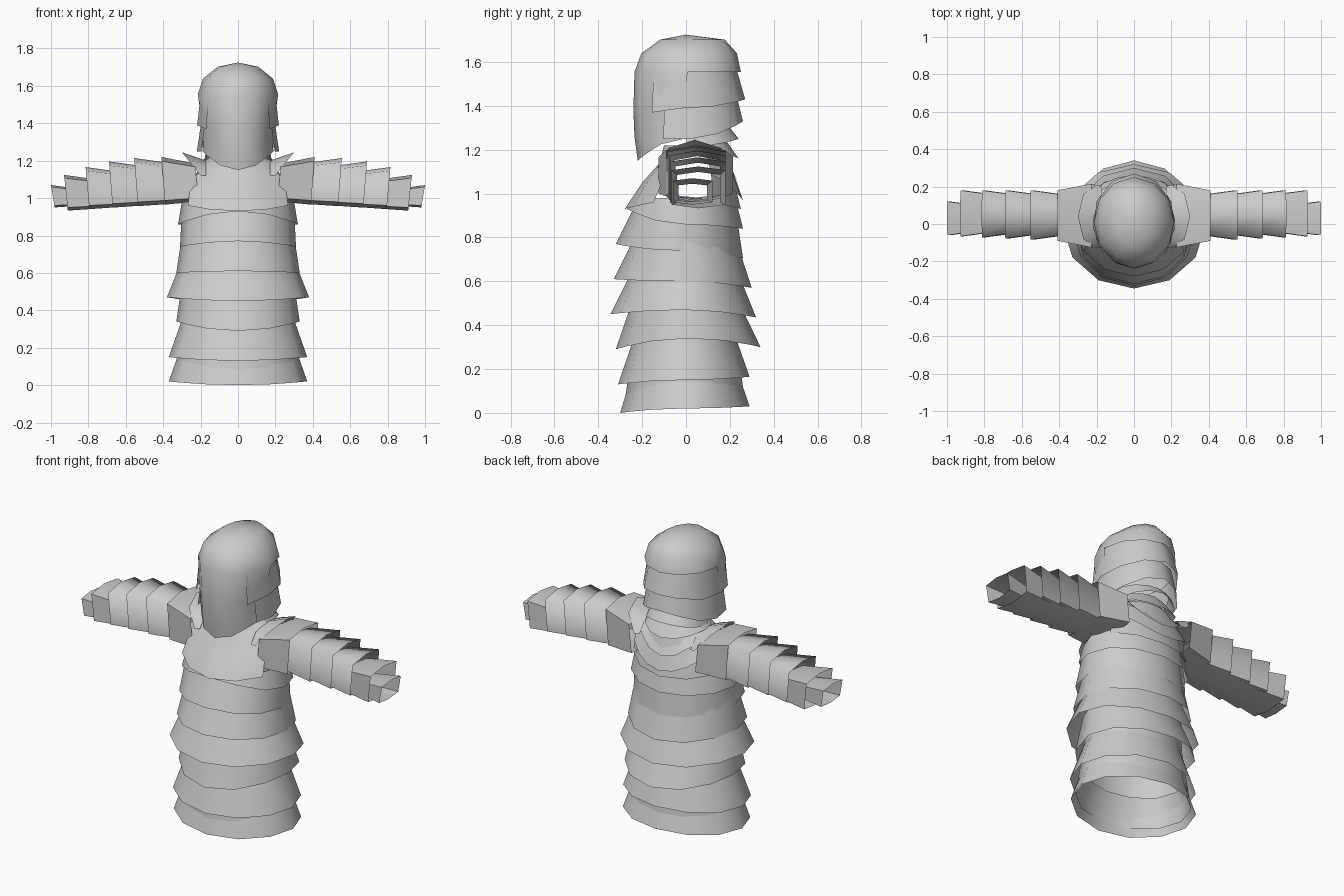
import bpy, bmesh
from math import sin, cos, pi, radians, sqrt

if "Cube" in bpy.data.objects:
    bpy.data.objects.remove(bpy.data.objects["Cube"], do_unlink=True)

cloth = bpy.data.materials.new("pale grey cloth")
cloth.use_nodes = True
cloth.diffuse_color = (.6, .6, .6, 1)
shader = cloth.node_tree.nodes["Principled BSDF"]
shader.inputs["Base Color"].default_value = cloth.diffuse_color


def loft(name, rows, closed=True, is_hole=None):
    """Skin rows of points listed from top to bottom, optionally leaving holes."""
    bm = bmesh.new()
    grid = [[bm.verts.new(point) for point in row] for row in rows]
    count = len(grid[0])
    for upper, lower in zip(grid, grid[1:]):
        for i in range(count if closed else count - 1):
            j = (i + 1) % count
            corners = [upper[i], lower[i], lower[j], upper[j]]
            face = bm.faces.new(corners)
            if is_hole and is_hole(face.calc_center_median()):
                bm.faces.remove(face)
    loose = [vert for vert in bm.verts if not vert.link_faces]
    bmesh.ops.delete(bm, geom=loose, context="VERTS")
    bmesh.ops.remove_doubles(bm, verts=bm.verts, dist=.0001)
    mesh = bpy.data.meshes.new(name)
    bm.to_mesh(mesh)
    bm.free()
    mesh.materials.append(cloth)
    obj = bpy.data.objects.new(name, mesh)
    bpy.context.collection.objects.link(obj)
    bpy.ops.object.select_all(action="DESELECT")
    obj.select_set(True)
    bpy.context.view_layer.objects.active = obj
    bpy.ops.object.shade_smooth_by_angle(angle=radians(80))


def ring(wide, front, back, height, front_rise=0, back_rise=0, span=pi):
    """Egg-shaped ring, or an arc round the back, with half width and reach.
    The height is that of the sides; front and back may rise or dip."""
    closed = span == pi
    steps = 12 if closed else 8
    points = []
    for i in range(steps if closed else steps + 1):
        angle = pi + span * (2 * i / steps - 1)
        s, c = sin(angle), cos(angle)
        rise = front_rise if c > 0 else back_rise
        y = (back - front) / 2 - c * (back + front) / 2
        points.append((wide * s, y, height + rise * c * c))
    return points


# Overlapping tiers of the robe: width, front and back reach, side height of hem
hems = [(.37, .3, .29, .02), (.37, .31, .29, .15), (.33, .32, .34, .34),
        (.38, .345, .32, .47), (.33, .33, .3, .6), (.31, .32, .26, .74),
        (.32, .27, .26, .86)]
for tier, (wide, front, back, side_z) in enumerate(hems):
    front_z = max(0, .16 * tier - .03)
    back_z = .03 + .135 * tier
    loft(f"robe_tier_{tier + 1}", [
        ring(.3, .235, .225, min(side_z + .2, .98)),
        ring(wide, front, back, side_z, front_z - side_z, back_z - side_z)])

# Smooth lining inside the tiers
loft("robe_lining", [ring(.28, .21, .21, .97), ring(.29, .23, .22, .4),
                     ring(.34, .28, .27, .05)])


def is_armhole(center):
    return abs(center.x) > .2 and abs(center.y) < .15


# Chest with open armholes, running up to the neck
loft("chest", [
    ring(.14, .1, .17, 1.22),
    ring(.2, .12, .19, 1.19, -.05, -.05),
    ring(.29, .2, .22, 1.1, -.05, -.05),
    ring(.31, .28, .25, .97, -.04, -.04)], is_hole=is_armhole)


def back_wrap(name, upper, lower, span):
    """Open shell wrapped round the back, from its upper edge to its hem."""
    rows = [ring(*edge, span=span) for edge in (upper, lower)]
    loft(name, rows, closed=False)


# Back cape, neck rings and the side tiers of the hood
back_wrap("back_cape", (.18, .1, .18, 1.2), (.27, .15, .26, 1.1, 0, -.13), pi * .4)
back_wrap("upper_back_cape", (.16, .1, .16, 1.2), (.23, .1, .24, 1.2, 0, -.15), pi / 2)
back_wrap("lower_neck_ring", (.15, .1, .17, 1.26), (.19, .1, .24, 1.2, 0, -.04), pi * .6)
back_wrap("upper_neck_ring", (.16, .1, .2, 1.3), (.18, .1, .24, 1.22, 0, .03), pi * .55)
back_wrap("hood_lower_tier", (.19, .22, .23, 1.45), (.22, .24, .26, 1.25, 0, .08), pi * .65)
back_wrap("hood_upper_tier", (.2, .23, .23, 1.57), (.22, .25, .27, 1.39, -.05, .04), pi * .72)

# Hood: domed crown, fuller at the back, running on into a mask with a pointed chin
hood = []
for step in range(4):
    tilt = pi / 2 * step / 3
    reach = sin(tilt)
    hood.append(ring(.215 * reach, .235 * reach, .25 * sqrt(reach),
                     1.555 + .17 * cos(tilt)))
hood += [ring(.19, .24, .2, 1.38), ring(.185, .235, .2, 1.29, -.03),
         ring(.19, .22, .2, 1.25, -.1)]
loft("hood_and_mask", hood, is_hole=lambda center: center.z < 1.54 and center.y > 0)


def cuff(side, x, front, back, bottom, top):
    """Six-cornered sleeve edge with a slight ridge along its top and bottom."""
    points = []
    for corner in range(6):
        angle = pi / 2 - corner * pi / 3
        across = -cos(angle) / cos(pi / 6)
        upward = max(-1, min(1, 1.65 * sin(angle)))
        points.append((side * (x + .01 * upward),
                       (back - front) / 2 - across * (back + front) / 2,
                       (top + bottom) / 2 + upward * (top - bottom) / 2))
    return points


def flap_edge(side, inset, sweep, depth, rise):
    """Arc from front to back over the shoulder."""
    points = []
    for step in range(-2, 3):
        angle = step * pi / 4
        points.append((side * (inset + sweep * cos(angle)),
                       .04 + depth * sin(angle), 1.12 + rise * cos(angle)))
    return points


# Sleeves of telescoping tiers with a flared flap over each shoulder
SLEEVE_TIERS = 6
for side, word in ((1, "left"), (-1, "right")):
    for tier in range(SLEEVE_TIERS):
        last = tier == SLEEVE_TIERS - 1
        outer_x = min(.4 + .15 * tier - .005 * tier ** 2, .99)
        top = 1.22 - .006 * tier ** 2
        bottom = .95 if last else .965 - .008 * tier
        front = .09 - .006 * tier
        back = .12 if last else .18
        # The first tier widens into the armhole, the rest tuck under the last
        tuck = .025 if tier else -.035
        rows = [cuff(side, outer_x - .18, front - tuck, back - tuck,
                     bottom + abs(tuck) / 2, top - abs(tuck)),
                cuff(side, outer_x, front, back, bottom, top)]
        loft(f"{word}_sleeve_tier_{tier + 1}", rows[::side])

    rows = [flap_edge(side, .17, 0, .16, .08),
            flap_edge(side, .2, .1, .17, .125)]
    loft(f"{word}_shoulder_flap", rows[::side], closed=False)
